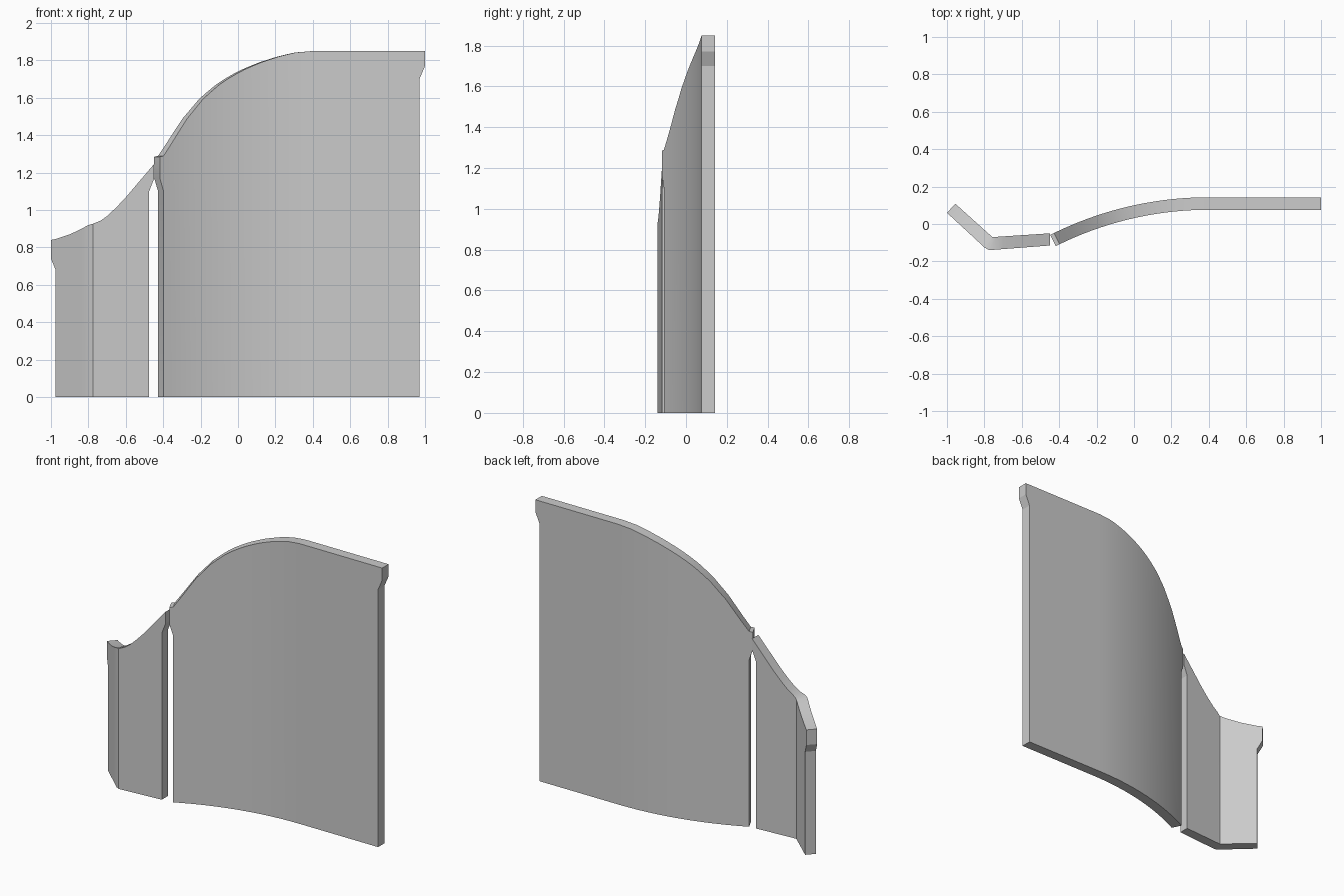
import bpy, bmesh, math

cube = bpy.data.objects.get("Cube")
if cube:
    bpy.data.objects.remove(cube, do_unlink=True)

grey = bpy.data.materials.new("plain grey")
grey.use_nodes = True
grey.diffuse_color = (0.6, 0.6, 0.6, 1)
grey.node_tree.nodes["Principled BSDF"].inputs["Base Color"].default_value = (0.6, 0.6, 0.6, 1)


def lerp(x, pts):
    """Height at x on a piecewise line."""
    for (a, za), (b, zb) in zip(pts, pts[1:]):
        if x <= b:
            return za + (zb - za) * max(0, (x - a) / (b - a))
    return pts[-1][1]


def panel(name, stations, left_step, right_step):
    """Wall through (front, back, height) stations; both end strips overhang above a step."""
    bm = bmesh.new()
    n = len(stations)
    columns = []
    for i, (front, back, top) in enumerate(stations):
        step = left_step if i < 2 else right_step
        if i in (0, n - 1):
            zs = [step[1], top]
        elif i in (1, n - 2):
            zs = [0, step[0], top]
        else:
            zs = [0, top]
        columns.append([[bm.verts.new((*p, z)) for z in zs] for p in (front, back)])

    def rib(c):
        (f, b) = c
        bm.faces.new((f[0], f[1], b[1], b[0]))

    for i, (a, b) in enumerate(zip(columns, columns[1:])):
        fa, ba, fb, bb = a[0], a[1], b[0], b[1]
        if i == 0:
            fb, bb = fb[1:], bb[1:]
        if i == n - 2:
            fa, ba = fa[1:], ba[1:]
        bm.faces.new(fa[::-1] + fb)
        bm.faces.new(bb[::-1] + ba)
        bm.faces.new((fa[-1], ba[-1], bb[-1], fb[-1]))
        bm.faces.new((fa[0], fb[0], bb[0], ba[0]))
    for i in (0, 1, n - 2, n - 1):
        rib(columns[i])
    bmesh.ops.recalc_face_normals(bm, faces=bm.faces)
    mesh = bpy.data.meshes.new(name)
    bm.to_mesh(mesh)
    bm.free()
    mesh.materials.append(grey)
    obj = bpy.data.objects.new(name, mesh)
    bpy.context.collection.objects.link(obj)
    bpy.ops.object.select_all(action='DESELECT')
    obj.select_set(True)
    bpy.context.view_layer.objects.active = obj
    bpy.ops.object.shade_smooth_by_angle(angle=math.radians(20))


# Large panel: an arc that runs into a straight wall
R_FRONT, R_BACK, ARC_X, Y_FRONT, Y_BACK = 1.82, 1.887, 0.4, 0.076, 0.143
crest = [(-0.43, 1.285), (-0.4, 1.33), (-0.3, 1.485), (-0.2, 1.603), (-0.1, 1.685),
         (0, 1.742), (0.1, 1.785), (0.2, 1.818), (0.3, 1.842), (0.4, 1.85)]


def arc_station(deg):
    t = math.radians(deg)
    front, back = [(ARC_X - r * math.sin(t), y - r * (1 - math.cos(t)))
                   for r, y in ((R_FRONT, Y_FRONT), (R_BACK, Y_BACK))]
    return front, back, lerp(back[0], crest)


big = [arc_station(26.7), arc_station(26)]
big += [arc_station(26 * (1 - i / 18)) for i in range(1, 19)]
big += [((x, Y_FRONT), (x, Y_BACK), 1.85) for x in (0.97, 1.0)]
panel("large_curved_panel", big, (1.10, 1.17), (1.70, 1.77))

# Small panel: an angled wing, a blunt corner and a straight wall
small = [((-1.0, 0.06), (-0.955, 0.108), 0.84)]
for k, z in ((0.125, 0.845), (0.5, 0.87), (0.75, 0.893), (1, 0.92)):
    small.append(((-1 + 0.2 * k, 0.06 - 0.185 * k), (-0.955 + 0.198 * k, 0.108 - 0.178 * k), z))
small.append(((-0.775, -0.14), (-0.752, -0.07), 0.927))
for x, z in ((-0.735, 0.943), (-0.7, 0.968), (-0.65, 1.015), (-0.6, 1.068),
             (-0.55, 1.127), (-0.475, 1.215), (-0.448, 1.247)):
    small.append(((x, -0.14 + 0.077 * (x + 0.775)), (x, -0.07 + 0.066 * (x + 0.755)), z))
panel("small_angled_panel", small, (0.68, 0.74), (1.10, 1.17))
